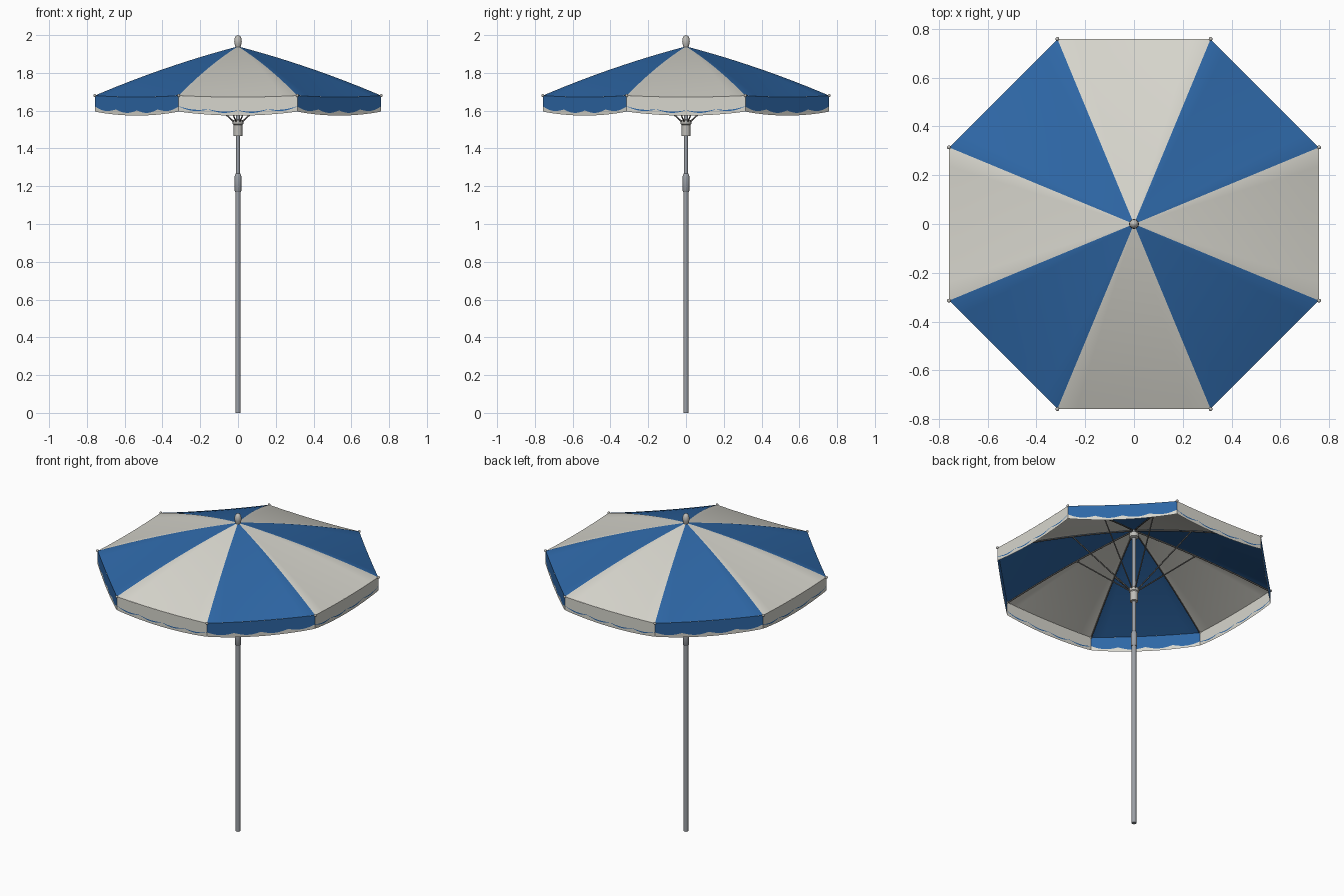
import bpy, bmesh, math
from mathutils import Vector

if "Cube" in bpy.data.objects:
    bpy.data.objects.remove(bpy.data.objects["Cube"])

def mat(name, c):
    m = bpy.data.materials.new(name)
    m.diffuse_color = (*c, 1)
    m.use_nodes = True
    m.node_tree.nodes["Principled BSDF"].inputs["Base Color"].default_value = m.diffuse_color
    return m

BLUE = mat("blue_fabric", (0.027, 0.135, 0.38))
CREAM = mat("cream_fabric", (0.68, 0.67, 0.61))
STEEL = mat("grey_metal", (0.33, 0.35, 0.38))
PLASTIC = mat("pale_plastic", (0.52, 0.51, 0.48))
DARK = mat("dark_metal", (0.15, 0.145, 0.14))

R, APEX, DROP = 0.82, 1.94, 0.26
ANG = [math.radians(22.5 + 45 * k) for k in range(8)]

def finish(bm, name, mats, angle=35):
    me = bpy.data.meshes.new(name)
    bm.to_mesh(me)
    bm.free()
    ob = bpy.data.objects.new(name, me)
    bpy.context.collection.objects.link(ob)
    for m in mats:
        me.materials.append(m)
    bpy.ops.object.select_all(action='DESELECT')
    ob.select_set(True)
    bpy.context.view_layer.objects.active = ob
    bpy.ops.object.shade_smooth_by_angle(angle=math.radians(angle))
    return ob

def lathe(name, profile, m, n=24):
    bm = bmesh.new()
    rings = [[bm.verts.new((r * math.cos(2 * math.pi * i / n), r * math.sin(2 * math.pi * i / n), z))
              for i in range(n)] for r, z in profile]
    for a, b in zip(rings, rings[1:]):
        for i in range(n):
            j = (i + 1) % n
            bm.faces.new((a[i], a[j], b[j], b[i]))
    bm.faces.new(rings[0][::-1])
    bm.faces.new(rings[-1])
    return finish(bm, name, [m])

def tubes(name, paths, r, m):
    cu = bpy.data.curves.new(name, 'CURVE')
    cu.dimensions = '3D'
    cu.bevel_depth = r
    cu.bevel_resolution = 1
    cu.use_fill_caps = True
    for pts in paths:
        sp = cu.splines.new('POLY')
        sp.points.add(len(pts) - 1)
        for p, q in zip(sp.points, pts):
            p.co = (*q, 1)
    cu.materials.append(m)
    ob = bpy.data.objects.new(name, cu)
    bpy.context.collection.objects.link(ob)

def rib_z(t):
    return APEX - DROP * (0.76 * t + 0.24 * t * t)

def sag(t, s):
    return 0.008 * t * t * 4 * s * (1 - s)

def edge(k, s):
    a, b = ANG[k % 8], ANG[(k + 1) % 8]
    return Vector((math.cos(a), math.sin(a), 0)).lerp(Vector((math.cos(b), math.sin(b), 0)), s) * R

# canopy: eight alternating panels; odd panels face the axes and are cream
bm = bmesh.new()
ROWS, COLS = 14, 8
for k in range(8):
    g = []
    for i in range(ROWS + 1):
        t = 0.012 + 0.988 * i / ROWS
        row = []
        for j in range(COLS + 1):
            p = edge(k, j / COLS) * t
            p.z = rib_z(t) - sag(t, j / COLS)
            row.append(bm.verts.new(p))
        g.append(row)
    for i in range(ROWS):
        for j in range(COLS):
            f = bm.faces.new((g[i][j], g[i + 1][j], g[i + 1][j + 1], g[i][j + 1]))
            f.material_index = 0 if k % 2 == 0 else 1
bmesh.ops.remove_doubles(bm, verts=bm.verts, dist=1e-5)
finish(bm, "canopy", [BLUE, CREAM])

# hanging valance with scalloped print and cream hem
bm = bmesh.new()
N = 40
for k in range(8):
    cols = []
    for j in range(N + 1):
        s = j / N
        w = abs(math.sin(4 * math.pi * s))
        low = 1.596 - 0.022 * math.sin(math.pi * s) ** 0.8
        hem = low + 0.013 + 0.014 * (1 - w)
        zs = (rib_z(1) - sag(1, s), hem + 0.001 + 0.006 * w, hem, low)
        col = []
        for z in zs:
            p = edge(k, s)
            p.z = z
            col.append(bm.verts.new(p))
        cols.append(col)
    for a, b in zip(cols, cols[1:]):
        for i in range(3):
            f = bm.faces.new((a[i], a[i + 1], b[i + 1], b[i]))
            f.material_index = (0 if k % 2 == 0 else 1, 0, 1)[i]
bmesh.ops.remove_doubles(bm, verts=bm.verts, dist=1e-5)
finish(bm, "valance", [BLUE, CREAM])

# pole sections, joint, runner, top hub and finial
lathe("lower_pole", [(0.0135, 0), (0.0135, 1.2)], STEEL)
lathe("upper_pole", [(0.011, 1.19), (0.011, 1.94)], STEEL)
lathe("pole_joint", [(0.0145, 1.17), (0.018, 1.175), (0.018, 1.25), (0.014, 1.265), (0.011, 1.268)], STEEL)
lathe("runner", [(0.013, 1.465), (0.023, 1.467), (0.023, 1.525), (0.028, 1.53), (0.028, 1.55), (0.013, 1.553)], PLASTIC)
lathe("top_hub", [(0.012, 1.885), (0.026, 1.89), (0.026, 1.915), (0.012, 1.922)], PLASTIC)
lathe("finial", [(0.012, 1.93), (0.015, 1.942), (0.019, 1.955), (0.02, 1.967), (0.018, 1.982),
                 (0.012, 1.994), (0.002, 2.0)], PLASTIC)

# ribs under the seams, struts from the runner
def spoke(a, r, z):
    return Vector((r * math.cos(a), r * math.sin(a), z))

tubes("ribs", [[spoke(a, R * t, rib_z(t) - 0.006) for t in [0.02 + 0.97 * i / 12 for i in range(13)]]
               for a in ANG], 0.004, DARK)
tubes("struts", [[spoke(a, 0.022, 1.54), spoke(a, R * 0.45, rib_z(0.45) - 0.008)] for a in ANG], 0.004, DARK)

# rib tip caps
bm = bmesh.new()
for a in ANG:
    ret = bmesh.ops.create_uvsphere(bm, u_segments=12, v_segments=8, radius=0.008)
    bmesh.ops.translate(bm, verts=ret["verts"], vec=spoke(a, R + 0.001, rib_z(1)))
finish(bm, "rib_tips", [PLASTIC])
